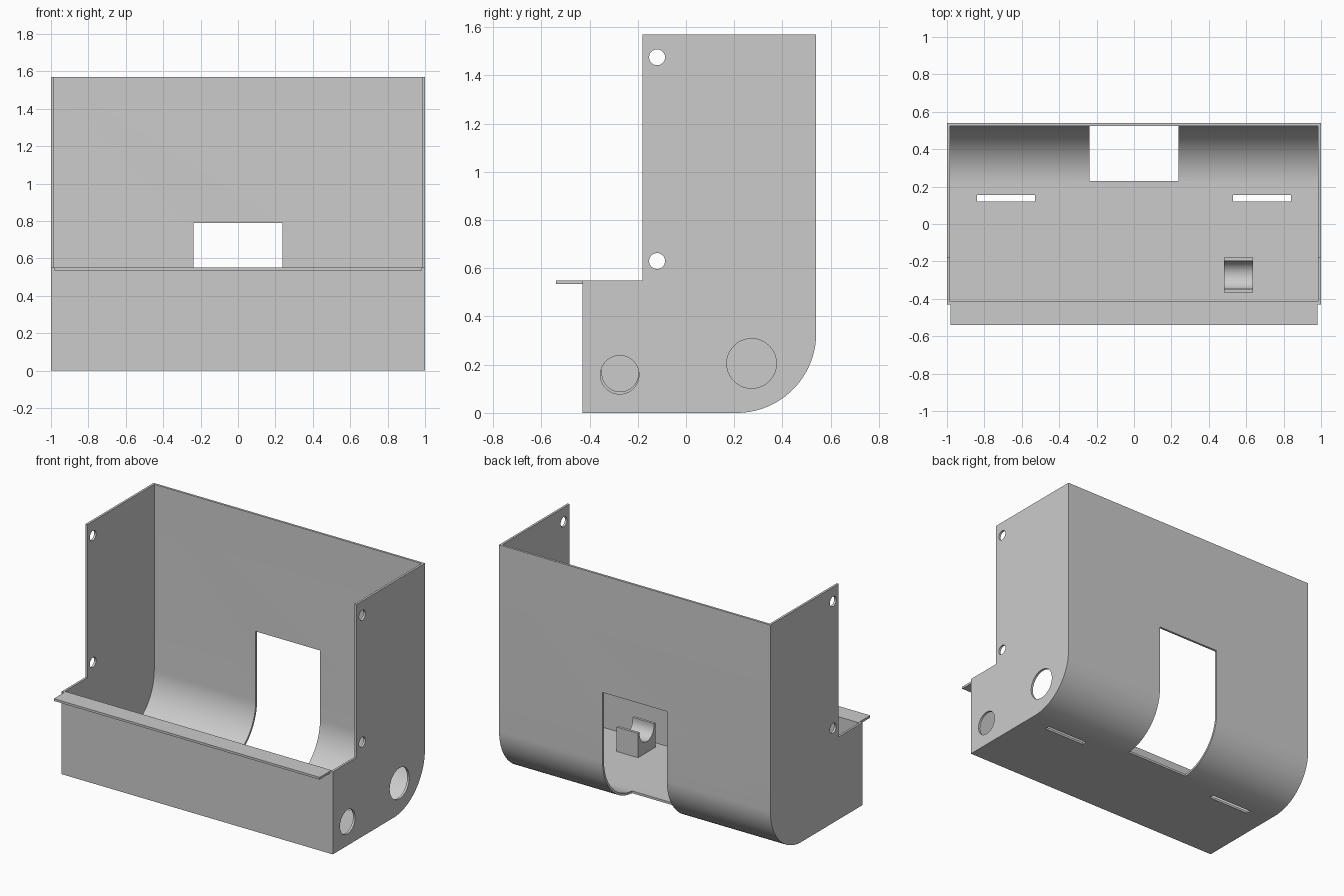
import bpy
import bmesh
from math import sin, cos, pi, radians

if "Cube" in bpy.data.objects:
    bpy.data.objects.remove(bpy.data.objects["Cube"], do_unlink=True)

grey = bpy.data.materials.new("sheet_grey")
grey.use_nodes = True
grey.diffuse_color = (0.6, 0.6, 0.6, 1)
grey.node_tree.nodes["Principled BSDF"].inputs["Base Color"].default_value = grey.diffuse_color

WALL = 0.015
BACK, FRONT, STEP_Y = 0.54, -0.43, -0.18
TOP, STEP_Z, BEND = 1.57, 0.55, 0.33


def prism(name, outline, x0, x1):
    """Extrude a closed (y, z) outline from x0 to x1."""
    bm = bmesh.new()
    face = bm.faces.new([bm.verts.new((x0, y, z)) for y, z in outline])
    extruded = bmesh.ops.extrude_face_region(bm, geom=[face])["geom"]
    verts = [v for v in extruded if isinstance(v, bmesh.types.BMVert)]
    bmesh.ops.translate(bm, verts=verts, vec=(x1 - x0, 0, 0))
    bmesh.ops.recalc_face_normals(bm, faces=bm.faces)
    mesh = bpy.data.meshes.new(name)
    bm.to_mesh(mesh)
    bm.free()
    mesh.materials.append(grey)
    obj = bpy.data.objects.new(name, mesh)
    bpy.context.collection.objects.link(obj)
    return obj


def box(name, x0, x1, y0, y1, z0, z1):
    return prism(name, [(y0, z0), (y1, z0), (y1, z1), (y0, z1)], x0, x1)


def arc(y, z, r, start, end, steps):
    angles = [start + (end - start) * i / steps for i in range(steps + 1)]
    return [(y + r * cos(a), z + r * sin(a)) for a in angles]


def disc(name, y, z, r, x0, x1):
    return prism(name, arc(y, z, r, 0, 2 * pi, 48)[:-1], x0, x1)


def activate(obj):
    bpy.ops.object.select_all(action="DESELECT")
    obj.select_set(True)
    bpy.context.view_layer.objects.active = obj


def cut(target, cutter):
    cutter.hide_render = True
    activate(target)
    mod = target.modifiers.new("cut", "BOOLEAN")
    mod.operation = "DIFFERENCE"
    mod.solver = "EXACT"
    mod.object = cutter
    bpy.ops.object.modifier_apply(modifier=mod.name)
    bpy.data.objects.remove(cutter, do_unlink=True)


def bend(radius):
    """Rounded lower back corner."""
    return arc(BACK - BEND, BEND, radius, -pi / 2, 0, 24)


# Housing: stepped outer shape, hollowed to a thin open tray
housing = prism("housing", [(FRONT, 0)] + bend(BEND) + [
    (BACK, TOP), (STEP_Y, TOP), (STEP_Y, STEP_Z), (FRONT, STEP_Z)], -1, 1)
inner = FRONT + WALL
cut(housing, prism("cavity", [(inner, WALL)] + bend(BEND - WALL) + [
    (BACK - WALL, 2), (inner, 2)], WALL - 1, 1 - WALL))

# Window through the rounded back corner
cut(housing, box("window_cutter", -0.237, 0.237, 0.23, 0.8, -0.1, 0.79))

# Floor slots and screw holes, alike on both sides
for x in (-0.84, 0.53):
    cut(housing, box("slot_cutter", x, x + 0.31, 0.12, 0.155, -0.1, 0.1))
for z in (0.63, 1.475):
    cut(housing, disc("screw_hole_cutter", -0.12, z, 0.033, -1.2, 1.2))

# Cable openings in one side only
cut(housing, disc("small_opening_cutter", -0.275, 0.158, 0.08, 0.9, 1.1))
cut(housing, disc("large_opening_cutter", 0.272, 0.205, 0.103, 0.9, 1.1))

# Lip along the front edge
lip = box("front_lip", -0.98, 0.98, -0.54, FRONT, STEP_Z - WALL, STEP_Z)

# Cradle with a round groove, on the floor behind the small opening
groove = arc(-0.273, 0.163, 0.075, 0, -pi, 24)
cradle = prism("cable_cradle", [(-0.365, WALL), (-0.18, WALL), (-0.18, 0.178),
               (-0.198, 0.178)] + groove + [(-0.348, 0.178), (-0.365, 0.178)], 0.48, 0.637)

for part in (housing, lip, cradle):
    activate(part)
    bpy.ops.object.shade_smooth_by_angle(angle=radians(30))
